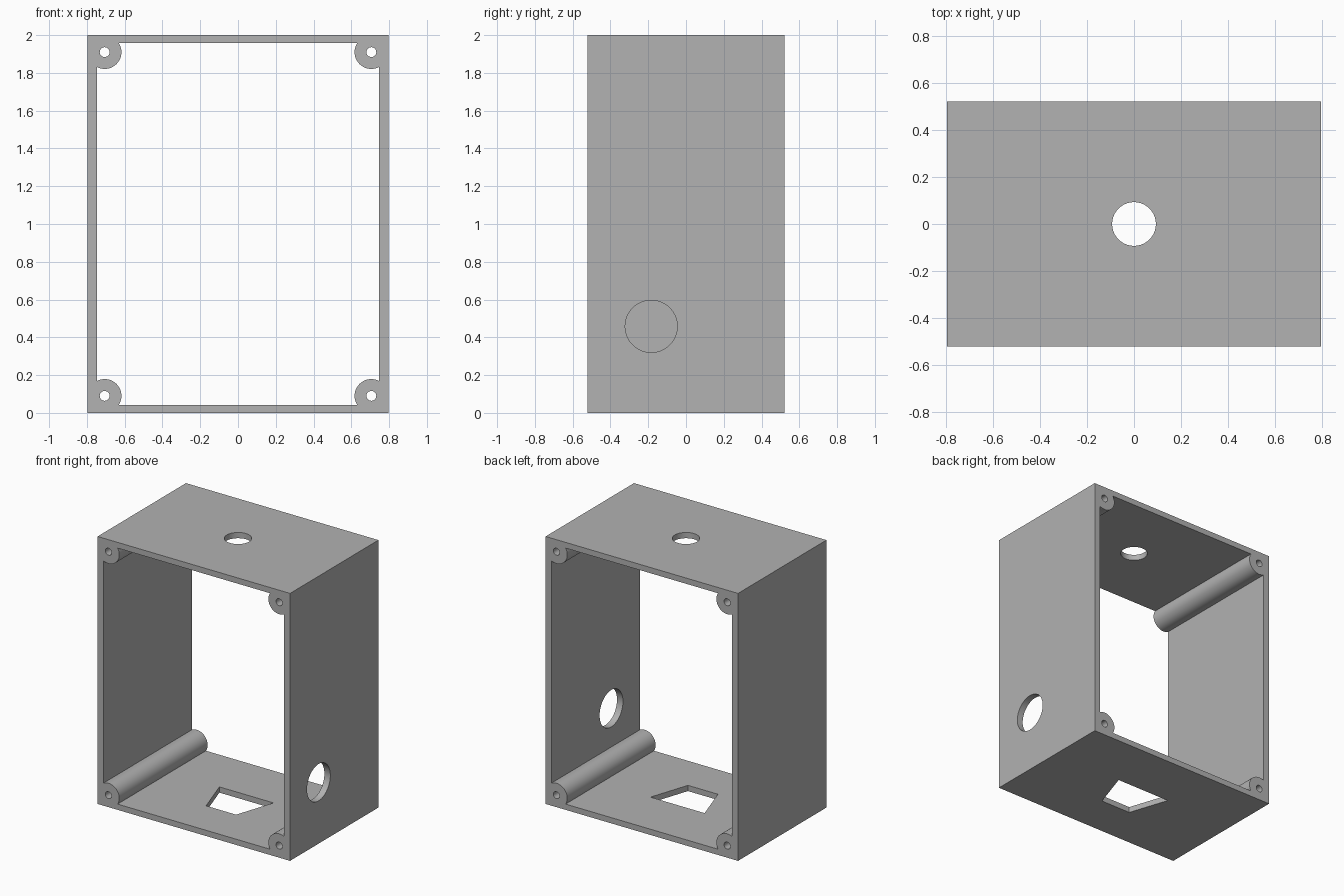
import bpy
import bmesh
import math
from mathutils import Matrix, Vector

if "Cube" in bpy.data.objects:
    bpy.data.objects.remove(bpy.data.objects["Cube"])

HALF_W, HALF_D, HEIGHT = 0.796, 0.522, 2.0
SIDE_WALL, END_WALL = 0.049, 0.043
POST_R, SCREW_R = 0.09, 0.026

grey = bpy.data.materials.new("plain grey")
grey.use_nodes = True
grey.diffuse_color = (0.445, 0.445, 0.445, 1)
grey.node_tree.nodes["Principled BSDF"].inputs["Base Color"].default_value = grey.diffuse_color


def prism(name, outline, axis, centre, length):
    """Extrude a 2D outline along an axis, centred on a point."""
    turn = {"X": Matrix.Rotation(math.pi / 2, 4, "Y"),
            "Y": Matrix.Rotation(math.pi / 2, 4, "X"),
            "Z": Matrix.Identity(4)}[axis]
    bm = bmesh.new()
    face = bm.faces.new([bm.verts.new((u, v, -length / 2)) for u, v in outline])
    top = bmesh.ops.extrude_face_region(bm, geom=[face])["geom"]
    bmesh.ops.translate(bm, vec=(0, 0, length),
                        verts=[g for g in top if isinstance(g, bmesh.types.BMVert)])
    bmesh.ops.recalc_face_normals(bm, faces=bm.faces)
    bm.transform(Matrix.Translation(Vector(centre)) @ turn)
    mesh = bpy.data.meshes.new(name)
    bm.to_mesh(mesh)
    bm.free()
    mesh.materials.append(grey)
    obj = bpy.data.objects.new(name, mesh)
    bpy.context.collection.objects.link(obj)
    return obj


def rect(w, h):
    return [(-w, -h), (w, -h), (w, h), (-w, h)]


def circle(r, n=64):
    return [(r * math.cos(2 * math.pi * i / n), r * math.sin(2 * math.pi * i / n))
            for i in range(n)]


def combine(target, tool, operation):
    mod = target.modifiers.new(tool.name, "BOOLEAN")
    mod.operation, mod.object, mod.solver = operation, tool, "EXACT"
    tool.hide_render = True
    tools.append(tool)


tools = []
mid = HEIGHT / 2

# Open rectangular frame
case = prism("enclosure_frame", rect(HALF_W, mid), "Y", (0, 0, mid), 2 * HALF_D)
combine(case, prism("cavity", rect(HALF_W - SIDE_WALL, mid - END_WALL),
                    "Y", (0, 0, mid), 3 * HALF_D), "DIFFERENCE")

# Full-depth corner posts, each bored for a screw
corners = [(sx * (HALF_W - POST_R), 0, mid + sz * (mid - POST_R))
           for sx in (-1, 1) for sz in (-1, 1)]
for c in corners:
    combine(case, prism("corner_post", circle(POST_R - 0.001), "Y", c, 2 * HALF_D), "UNION")
for c in corners:
    combine(case, prism("screw_bore", circle(SCREW_R, 32), "Y", c, 3 * HALF_D), "DIFFERENCE")

# Openings in the top, left side and floor
trapezoid = [(-0.124, -0.2), (0.124, -0.2), (0.224, 0.1), (-0.224, 0.1)]
combine(case, prism("top_hole", circle(0.093), "Z", (0, 0, HEIGHT), 0.3), "DIFFERENCE")
combine(case, prism("side_hole", circle(0.138), "X", (HALF_W, -0.184, 0.458), 0.3), "DIFFERENCE")
combine(case, prism("floor_slot", trapezoid, "Z", (0, 0, 0), 0.3), "DIFFERENCE")

# Bake the booleans, drop the helpers and smooth the round walls
bpy.ops.object.select_all(action="DESELECT")
case.select_set(True)
bpy.context.view_layer.objects.active = case
bpy.ops.object.convert(target="MESH")
for tool in tools:
    bpy.data.objects.remove(tool)
bpy.ops.object.shade_smooth_by_angle(angle=math.radians(30))
